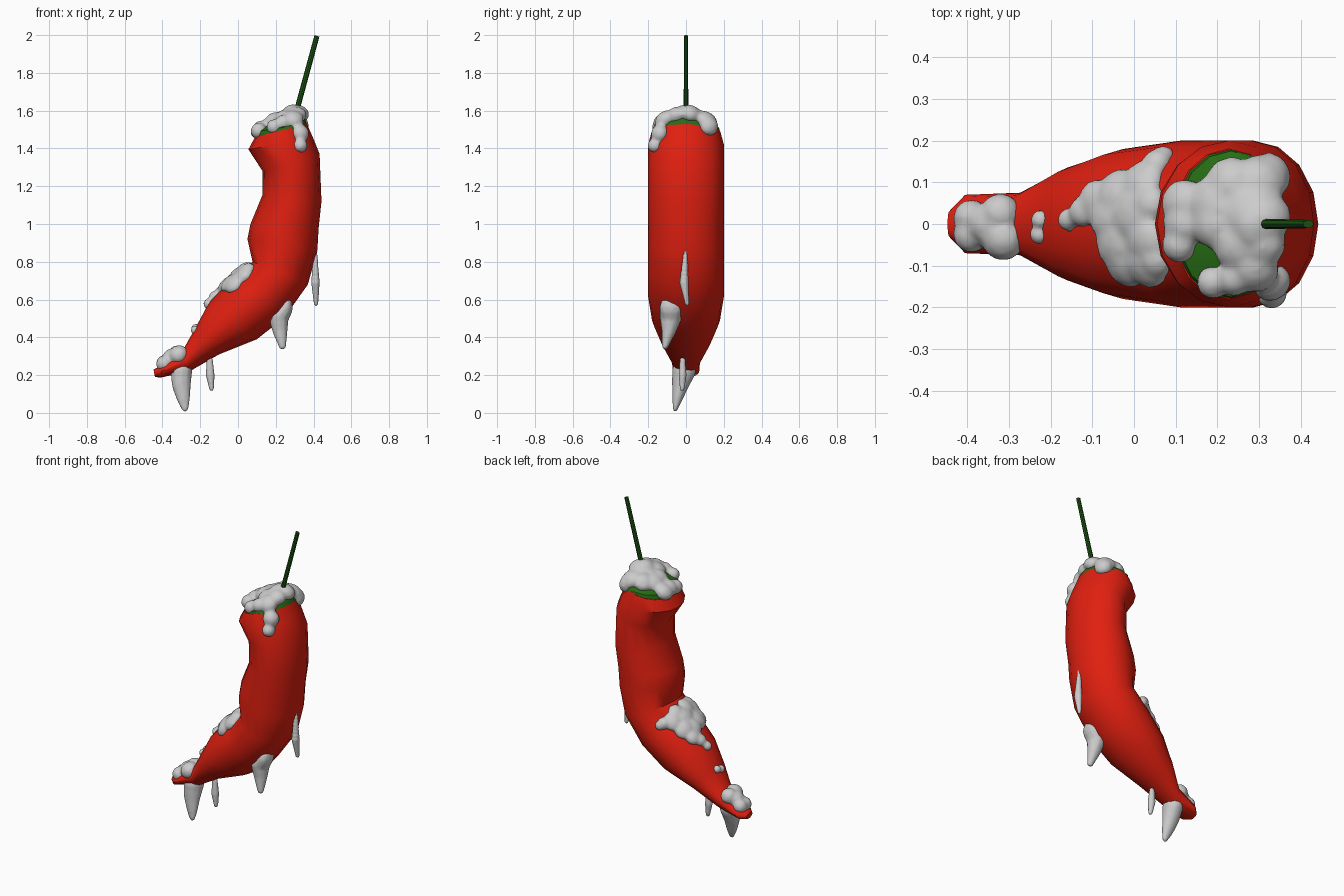
import bpy, bmesh, math
from mathutils import Vector, Matrix
from mathutils.bvhtree import BVHTree

if "Cube" in bpy.data.objects:
    bpy.data.objects.remove(bpy.data.objects["Cube"])


def material(name, rgb):
    m = bpy.data.materials.new(name)
    m.diffuse_color = (*rgb, 1)
    m.use_nodes = True
    m.node_tree.nodes["Principled BSDF"].inputs["Base Color"].default_value = m.diffuse_color
    return m


def add_object(name, bm, mat=None, angle=35):
    bmesh.ops.recalc_face_normals(bm, faces=bm.faces)
    me = bpy.data.meshes.new(name)
    bm.to_mesh(me)
    bm.free()
    ob = bpy.data.objects.new(name, me)
    bpy.context.collection.objects.link(ob)
    if mat:
        me.materials.append(mat)
    bpy.ops.object.select_all(action='DESELECT')
    ob.select_set(True)
    bpy.context.view_layer.objects.active = ob
    bpy.ops.object.shade_smooth_by_angle(angle=math.radians(angle))
    return ob


def loft(name, sections, mat, sides=16):
    """Elliptical sections: left (x, z), right (x, z), half width in y."""
    bm = bmesh.new()
    rings = []
    for lx, lz, rx, rz, w in sections:
        c = Vector(((lx + rx) / 2, 0, (lz + rz) / 2))
        h = Vector(((rx - lx) / 2, 0, (rz - lz) / 2))
        rings.append([bm.verts.new(c + h * math.cos(a) + Vector((0, w * math.sin(a), 0)))
                      for a in (2 * math.pi * i / sides for i in range(sides))])
    for a, b in zip(rings, rings[1:]):
        for i in range(sides):
            j = (i + 1) % sides
            bm.faces.new((a[i], a[j], b[j], b[i]))
    bm.faces.new(rings[0])
    bm.faces.new(rings[-1])
    return add_object(name, bm, mat)


red = material("red_skin", (0.75, 0.014, 0.005))
green = material("cap_green", (0.02, 0.15, 0.007))
dark_green = material("stem_green", (0.012, 0.09, 0.006))

# Curved pepper body
pepper = loft("pepper_body", [
    (.09, 1.46, .365, 1.53, .18), (.055, 1.395, .40, 1.45, .2),
    (.13, 1.28, .432, 1.37, .2), (.13, 1.155, .442, 1.12, .2),
    (.066, 1.0, .427, .98, .2), (.05, .92, .42, .86, .2),
    (.077, .80, .37, .68, .2), (-.02, .72, .246, .505, .2),
    (-.15, .59, .1, .39, .18), (-.22, .46, -.1, .31, .135),
    (-.29, .335, -.256, .22, .075), (-.40, .255, -.41, .187, .07),
    (-.447, .23, -.44, .19, .03)], red)

# Green cap and stem
cap = loft("green_cap", [
    (.085, 1.43, .385, 1.465, .19), (.10, 1.49, .365, 1.53, .175),
    (.19, 1.545, .345, 1.575, .1), (.28, 1.575, .325, 1.59, .02)], green)
loft("stem", [(.285, 1.56, .313, 1.553, .013), (.405, 2.0, .431, 1.992, .01)],
     dark_green, 8)

# Combined surface on which the snow settles
verts, polys = [], []
for ob in (pepper, cap):
    n = len(verts)
    verts += [v.co.copy() for v in ob.data.vertices]
    polys += [[n + i for i in p.vertices] for p in ob.data.polygons]
surface = BVHTree.FromPolygons(verts, polys)


def ball(bm, centre, radii, normal=Vector((0, 0, 1))):
    rot = normal.to_track_quat('Z', 'Y').to_matrix().to_4x4()
    bmesh.ops.create_icosphere(bm, subdivisions=2, radius=1,
                               matrix=Matrix.Translation(centre) @ rot @ Matrix.Diagonal((*radii, 1)))


def settle(bm, blobs, thickness):
    """Flattened balls (x, y, radius) dropped on to the surface."""
    for x, y, r in blobs:
        hit, normal, _, _ = surface.ray_cast(Vector((x, y, 3)), Vector((0, 0, -1)))
        if hit:
            ball(bm, hit, (r, r, min(r, thickness)), normal)


def chain(bm, keys, steps=7):
    """Overlapping balls along a path of (x, y, z, rx, ry)."""
    for a, b in zip(keys, keys[1:]):
        for i in range(steps + 1):
            p = [u + (v - u) * i / steps for u, v in zip(a, b)]
            ball(bm, p[:3], (p[3], p[4], max(p[3], p[4], .015)))


def snow(name, bm, voxel=.01, smooth=5):
    ob = add_object(name, bm, angle=180)
    m = ob.modifiers.new("merge", 'REMESH')
    m.mode, m.voxel_size, m.use_smooth_shade = 'VOXEL', voxel, True
    m = ob.modifiers.new("soften", 'SMOOTH')
    m.factor, m.iterations = .5, smooth


# Snow on the cap
bm = bmesh.new()
settle(bm, [(.12, .05, .06), (.12, 0, .055), (.11, -.05, .045), (.19, .05, .07), (.19, .0, .06),
            (.23, .10, .065), (.31, .11, .065), (.33, .12, .055), (.27, .03, .08), (.32, .02, .06),
            (.25, -.05, .065), (.31, -.05, .055), (.29, -.11, .06), (.33, -.14, .05),
            (.33, -.165, .04), (.24, -.13, .045), (.19, -.14, .042)], .045)
ball(bm, (.29, 0, 1.58), (.06, .07, .055))
snow("cap_snow", bm)

# Snow patch on the bend
bm = bmesh.new()
settle(bm, [(.02, .10, .06), (.055, .145, .038), (.07, .16, .03), (-.04, .08, .06), (-.09, .06, .05),
            (-.12, .03, .04), (-.155, .01, .03), (0, .03, .07), (-.06, .02, .06),
            (.03, -.04, .06), (-.04, -.05, .065), (.03, -.1, .06), (-.02, -.10, .06),
            (.05, -.09, .045), (.035, .05, .05)], .035)
snow("bend_snow", bm, .009)

# Small snow spot
bm = bmesh.new()
settle(bm, [(-.225, .01, .024), (-.228, -.025, .024)], .022)
snow("snow_spot", bm, .006, 2)

# Snow on the tip with its icicle
bm = bmesh.new()
settle(bm, [(-.39, .015, .045), (-.39, -.025, .045), (-.35, 0, .055), (-.32, .025, .05),
            (-.315, -.035, .055)], .05)
chain(bm, [(-.30, -.01, .225, .06, .065), (-.30, -.03, .15, .052, .045),
           (-.29, -.045, .08, .037, .028), (-.28, -.057, .025, .02, .014)])
snow("tip_snow", bm, .009, 3)

# Hanging icicles
icicles = {
    "thin_icicle": [(-.15, -.018, .28, .018, .016), (-.147, -.018, .2, .024, .022),
                    (-.14, -.02, .13, .014, .014)],
    "wide_icicle": [(.255, -.08, .56, .035, .06), (.215, -.08, .51, .055, .06),
                    (.222, -.09, .44, .042, .04), (.235, -.11, .355, .02, .017)],
    "side_icicle": [(.408, -.003, .85, .014, .013), (.41, -.01, .69, .024, .026),
                    (.413, .005, .58, .014, .012)],
}
for name, keys in icicles.items():
    bm = bmesh.new()
    chain(bm, keys)
    snow(name, bm, .007, 2)
